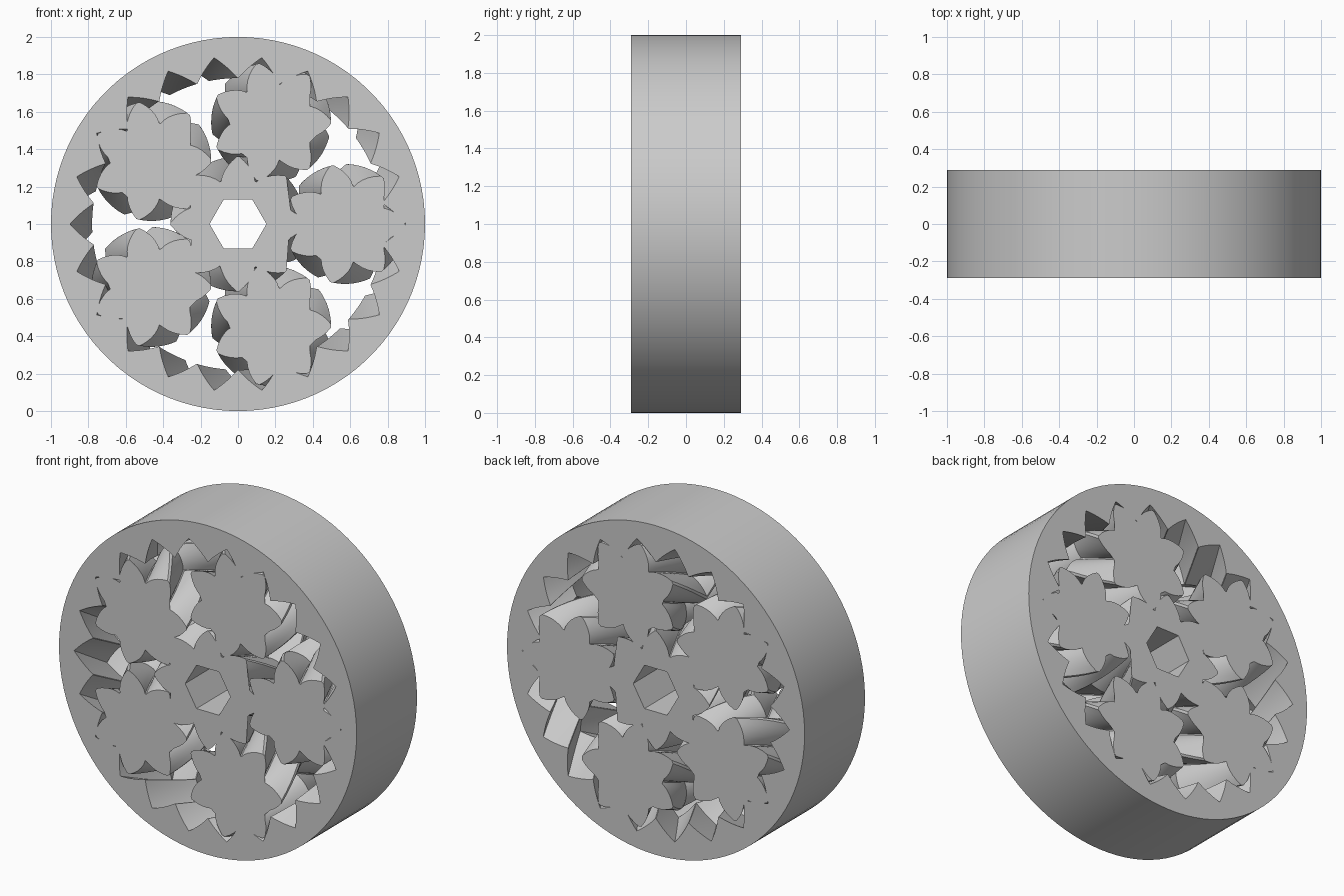
import bpy, bmesh, math

if "Cube" in bpy.data.objects:
    bpy.data.objects.remove(bpy.data.objects["Cube"])

H = 0.29                    # half thickness
N_RING, N_PLANET, N_SUN, COUNT = 22, 7, 8, 5
PITCH = 0.84 / N_RING       # pitch radius per tooth
TWIST = 0.199               # ring twist from face to middle
PRESSURE = math.radians(45)

grey = bpy.data.materials.new("light_grey")
grey.diffuse_color = (0.6, 0.6, 0.6, 1)
grey.use_nodes = True
grey.node_tree.nodes["Principled BSDF"].inputs["Base Color"].default_value = grey.diffuse_color


def inv(a):
    return math.tan(a) - a


def gear_profile(n, extra, tip):
    """Closed involute outline as (radius, angle) pairs, one tooth at angle 0."""
    pr = PITCH * n
    base = pr * math.cos(PRESSURE)
    root = pr - 0.06

    def half(r):
        return math.pi / (2 * n) + inv(PRESSURE) - inv(math.acos(base / r)) + extra / pr

    lo, top = root, pr + tip
    if half(top) < 0:                       # teeth end in a point
        hi = top
        for _ in range(40):
            mid = (lo + hi) / 2
            lo, hi = (mid, hi) if half(mid) > 0 else (lo, mid)
        top = lo
    flank = []
    for i in range(6):
        r = root + (top - root) * i / 5
        flank.append((r, min(half(r), math.pi / n - 0.001)))
    pts = []
    for k in range(n):
        c = 2 * math.pi * k / n
        pts += [(r, c - h) for r, h in flank]
        if flank[-1][1] > 0.004:
            pts += [(r, c + h) for r, h in reversed(flank)]
        else:
            pts += [(r, c + h) for r, h in reversed(flank[:-1])]
    return pts


def loft(name, profile, twist=0.0, cx=0.0, cz=1.0, half=H, steps=1):
    """Sweep an outline along y with a herringbone twist."""
    bm = bmesh.new()
    rows = []
    for j in range(2 * steps + 1):
        y = half * (j / steps - 1)
        t = twist * (1 - abs(y) / H)
        rows.append([bm.verts.new((cx + r * math.cos(a + t), y, cz + r * math.sin(a + t)))
                     for r, a in profile])
    n = len(profile)
    for a, b in zip(rows, rows[1:]):
        for i in range(n):
            k = (i + 1) % n
            bm.faces.new((a[i], a[k], b[k], b[i]))
    bm.faces.new(rows[0])
    bm.faces.new(rows[-1])
    bmesh.ops.triangulate(bm, faces=bm.faces[:])
    bmesh.ops.recalc_face_normals(bm, faces=bm.faces[:])
    me = bpy.data.meshes.new(name)
    bm.to_mesh(me)
    bm.free()
    me.materials.append(grey)
    ob = bpy.data.objects.new(name, me)
    bpy.context.collection.objects.link(ob)
    return ob


def circle(r, n):
    return [(r, 2 * math.pi * i / n) for i in range(n)]


def combine(target, other, operation):
    mod = target.modifiers.new("combine", 'BOOLEAN')
    mod.operation = operation
    mod.solver = 'EXACT'
    mod.object = other
    bpy.context.view_layer.objects.active = target
    bpy.ops.object.modifier_apply(modifier=mod.name)
    bpy.data.objects.remove(other)


# outer ring with internal herringbone teeth
bearing = loft("gear_bearing", circle(1.0, 100))
cutter = loft("ring_cutter", gear_profile(N_RING, 0.0, 0.06), TWIST, half=H + 0.02, steps=6)
combine(bearing, cutter, 'DIFFERENCE')

# sun gear with hexagonal socket, twisted the other way
sun = loft("sun_gear", gear_profile(N_SUN, 0.004, 0.055), -TWIST * N_RING / N_SUN, steps=6)
combine(sun, loft("hex_cutter", circle(0.152, 6), half=H + 0.05), 'DIFFERENCE')

# five planet gears, fused where they mesh with the ring and the sun
planet_profile = gear_profile(N_PLANET, 0.005, 0.053)
distance = PITCH * (N_SUN + N_PLANET)
for i in range(COUNT):
    a = 2 * math.pi * i / COUNT
    planet = loft("planet_gear", planet_profile, TWIST * N_RING / N_PLANET,
                  distance * math.cos(a), 1 + distance * math.sin(a), steps=6)
    combine(bearing, planet, 'UNION')
combine(bearing, sun, 'UNION')

# smooth rim, crisp tooth edges
bpy.ops.object.select_all(action='DESELECT')
bearing.select_set(True)
bpy.context.view_layer.objects.active = bearing
bpy.ops.object.shade_smooth_by_angle(angle=math.radians(25))
